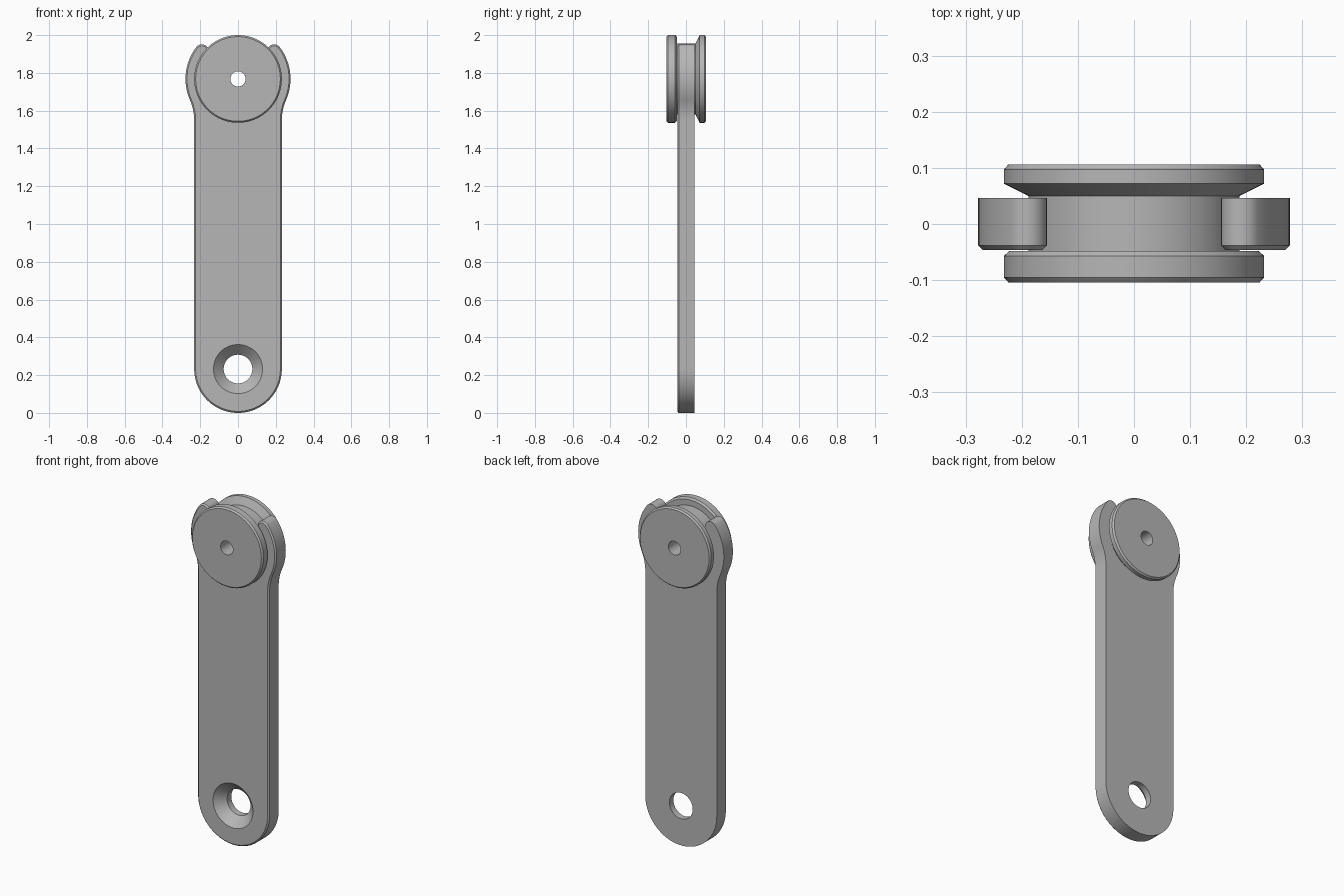
import bpy, bmesh
from math import sin, cos, radians, degrees, atan2, sqrt

if "Cube" in bpy.data.objects:
    bpy.data.objects.remove(bpy.data.objects["Cube"])

grey = bpy.data.materials.new("plain grey")
grey.use_nodes = True
grey.diffuse_color = (0.47, 0.47, 0.47, 1)
grey.node_tree.nodes["Principled BSDF"].inputs["Base Color"].default_value = grey.diffuse_color

R = 0.232                # half width of the arm and radius of the wheel
LOW, HIGH = R, 2 - R     # heights of the two centres
HALF, BEVEL = 0.046, 0.008


def arc(cx, cz, r, start, end, n):
    angles = [radians(start + (end - start) * i / n) for i in range(n + 1)]
    return [(cx + r * cos(a), cz + r * sin(a)) for a in angles]


def add_loop(bm, points, y):
    verts = [bm.verts.new((x, y, z)) for x, z in points]
    edges = [bm.edges.new((v, verts[i - 1])) for i, v in enumerate(verts)]
    return verts, edges


def skin(bm, a, b):
    for i in range(len(a)):
        bm.faces.new((a[i - 1], a[i], b[i], b[i - 1]))


def finish(name, bm):
    bmesh.ops.recalc_face_normals(bm, faces=bm.faces)
    mesh = bpy.data.meshes.new(name)
    bm.to_mesh(mesh)
    bm.free()
    mesh.materials.append(grey)
    obj = bpy.data.objects.new(name, mesh)
    bpy.context.collection.objects.link(obj)
    bpy.ops.object.select_all(action='DESELECT')
    obj.select_set(True)
    bpy.context.view_layer.objects.active = obj
    bpy.ops.object.shade_smooth_by_angle(angle=radians(30))


def arm_outline():
    outer, inner, fillet, tip = 0.278, 0.205, 0.27, 37.5
    drop = sqrt((outer + fillet) ** 2 - (R + fillet) ** 2)
    lean = degrees(atan2(drop, R + fillet))
    mid, cap = (outer + inner) / 2, (outer - inner) / 2
    half = arc(0, LOW, R, -90, 0, 32)                                # rounded foot
    half += arc(R + fillet, HIGH - drop, fillet, 180, 180 - lean, 10)  # neck
    half += arc(0, HIGH, outer, -lean, tip, 20)[1:]                  # outside of horn
    half += arc(mid * cos(radians(tip)), HIGH + mid * sin(radians(tip)),
                cap, tip, tip + 180, 14)[1:]                         # horn tip
    half += arc(0, HIGH, inner, tip, -90, 40)[1:]                    # wheel seat
    return half + [(-x, z) for x, z in half[-2:0:-1]]


def inset(points, d):
    result = []
    for i, (x, z) in enumerate(points):
        (ax, az), (bx, bz) = points[i - 1], points[(i + 1) % len(points)]
        tx, tz = bx - ax, bz - az
        length = sqrt(tx * tx + tz * tz)
        result.append((x - tz / length * d, z + tx / length * d))
    return result


# Arm: forked plate with a chamfered front edge and a countersunk hole
bm = bmesh.new()
outline = arm_outline()
rim = [add_loop(bm, inset(outline, BEVEL), -HALF),
       add_loop(bm, outline, BEVEL - HALF),
       add_loop(bm, outline, HALF)]
hole = [add_loop(bm, arc(0, LOW, r, 0, 360, 64)[:-1], y)
        for r, y in ((0.13, -HALF), (0.076, 0.008), (0.076, HALF))]
for loops in (rim, hole):
    for a, b in zip(loops, loops[1:]):
        skin(bm, a[0], b[0])
for k in (0, -1):
    bmesh.ops.triangle_fill(bm, use_beauty=True, edges=rim[k][1] + hole[k][1])
finish("arm", bm)

# Wheel: two flanges joined by a hub, with an axle hole
bm = bmesh.new()
profile = [(0.04, -0.104), (R - 0.008, -0.104), (R, -0.095), (R, -0.057),
           (R - 0.01, -0.048), (0.188, -0.048), (0.188, 0.05), (R, 0.072),
           (R, 0.097), (R - 0.008, 0.106), (0.04, 0.106)]
rings = [add_loop(bm, arc(0, HIGH, r, 0, 360, 96)[:-1], y)[0] for r, y in profile]
for i, ring in enumerate(rings):
    skin(bm, rings[i - 1], ring)
finish("wheel", bm)
